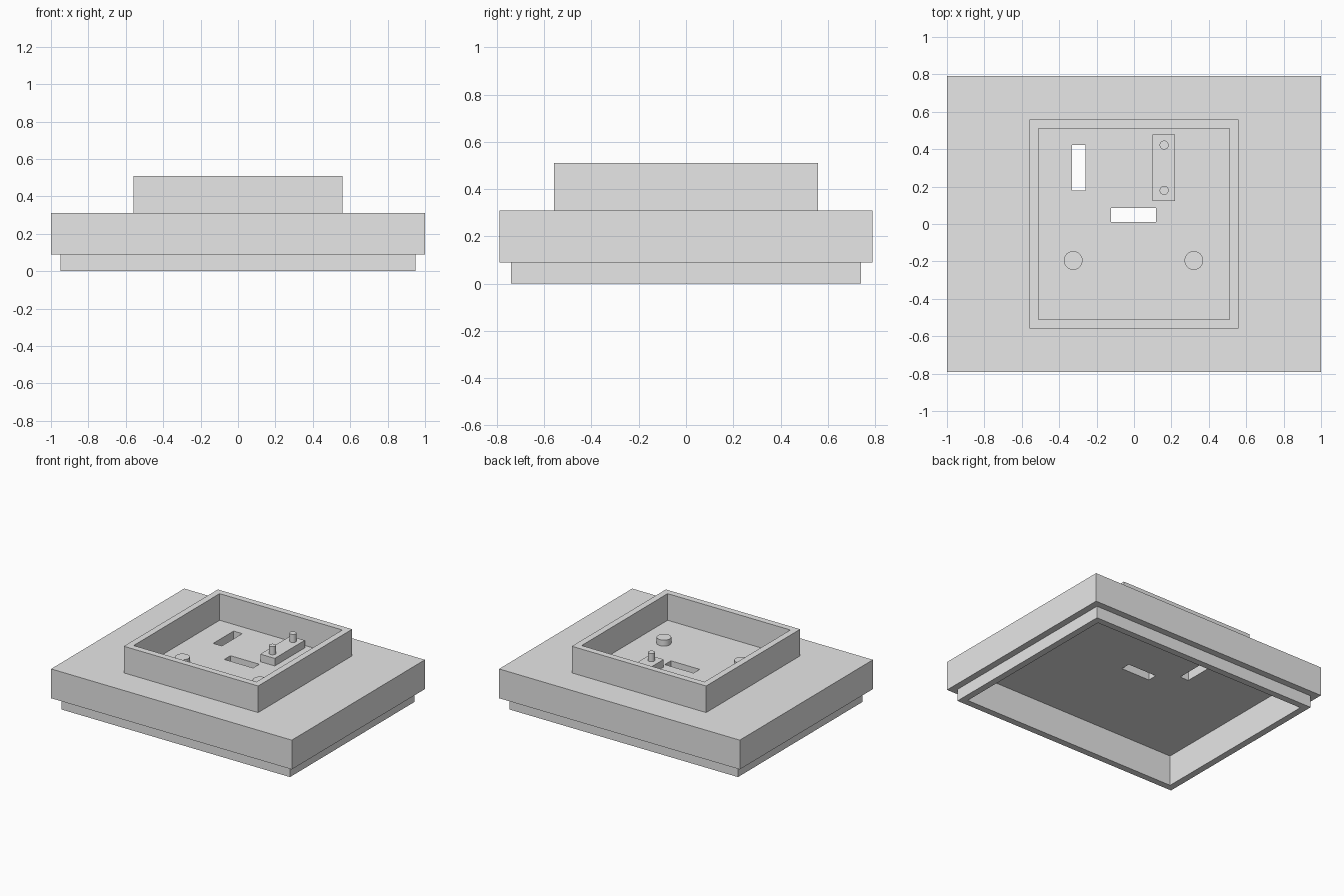
import bpy, bmesh

if "Cube" in bpy.data.objects:
    bpy.data.objects.remove(bpy.data.objects["Cube"])

grey = bpy.data.materials.new("plain grey")
grey.diffuse_color = (0.8, 0.8, 0.8, 1)
grey.use_nodes = True
grey.node_tree.nodes["Principled BSDF"].inputs["Base Color"].default_value = grey.diffuse_color


def finish(name, bm):
    bmesh.ops.recalc_face_normals(bm, faces=bm.faces)
    mesh = bpy.data.meshes.new(name)
    bm.to_mesh(mesh)
    bm.free()
    mesh.materials.append(grey)
    obj = bpy.data.objects.new(name, mesh)
    bpy.context.collection.objects.link(obj)
    return obj


def rect_loft(name, rings, closed=False):
    """Join rectangles (half x, half y, z); cap the ends or close the loop."""
    bm = bmesh.new()
    loops = [[bm.verts.new((sx * x, sy * y, z))
              for sx, sy in ((-1, -1), (1, -1), (1, 1), (-1, 1))]
             for x, y, z in rings]
    pairs = list(zip(loops, loops[1:]))
    if closed:
        pairs.append((loops[-1], loops[0]))
    else:
        bm.faces.new(loops[0])
        bm.faces.new(loops[-1])
    for a, b in pairs:
        for i in range(4):
            j = (i + 1) % 4
            bm.faces.new((a[i], a[j], b[j], b[i]))
    return finish(name, bm)


def box(name, x0, x1, y0, y1, z0, z1):
    hx, hy = (x1 - x0) / 2, (y1 - y0) / 2
    obj = rect_loft(name, [(hx, hy, z0), (hx, hy, z1)])
    obj.location = ((x0 + x1) / 2, (y0 + y1) / 2, 0)
    return obj


def cylinder(name, x, y, r, z0, z1):
    bm = bmesh.new()
    bmesh.ops.create_cone(bm, cap_ends=True, segments=32, radius1=r,
                          radius2=r, depth=z1 - z0)
    obj = finish(name, bm)
    obj.location = (x, y, (z0 + z1) / 2)
    bpy.ops.object.select_all(action='DESELECT')
    obj.select_set(True)
    bpy.context.view_layer.objects.active = obj
    bpy.ops.object.shade_smooth_by_angle()
    return obj


TOP = 0.31

# Hollow lid with a stepped lower lip, open underneath
lid = rect_loft("lid", [(1, 0.79, TOP), (1, 0.79, 0.09), (0.95, 0.74, 0.09),
                        (0.95, 0.74, 0), (0.90, 0.69, 0), (0.90, 0.69, 0.23)])

# Two slots through the lid
for name, x0, x1, y0, y1 in (("side_slot_cutter", -0.332, -0.26, 0.18, 0.422),
                             ("middle_slot_cutter", -0.122, 0.117, 0.012, 0.085)):
    cutter = box(name, x0, x1, y0, y1, 0.15, 0.4)
    cutter.hide_render = True
    cutter.display_type = 'WIRE'
    mod = lid.modifiers.new(name, 'BOOLEAN')
    mod.operation = 'DIFFERENCE'
    mod.solver = 'EXACT'
    mod.object = cutter

# Raised square wall
rect_loft("raised_wall", [(0.558, 0.558, TOP), (0.558, 0.558, 0.51),
                          (0.51, 0.51, 0.51), (0.51, 0.51, TOP)], closed=True)

# Mounting block with two pins
box("mounting_block", 0.10, 0.22, 0.122, 0.478, TOP, 0.367)
for name, y in (("front_pin", 0.18), ("back_pin", 0.422)):
    cylinder(name, 0.161, y, 0.024, 0.367, 0.428)

# Round studs
for name, x in (("left_stud", -0.325), ("right_stud", 0.32)):
    cylinder(name, x, -0.195, 0.05, TOP, 0.355)
